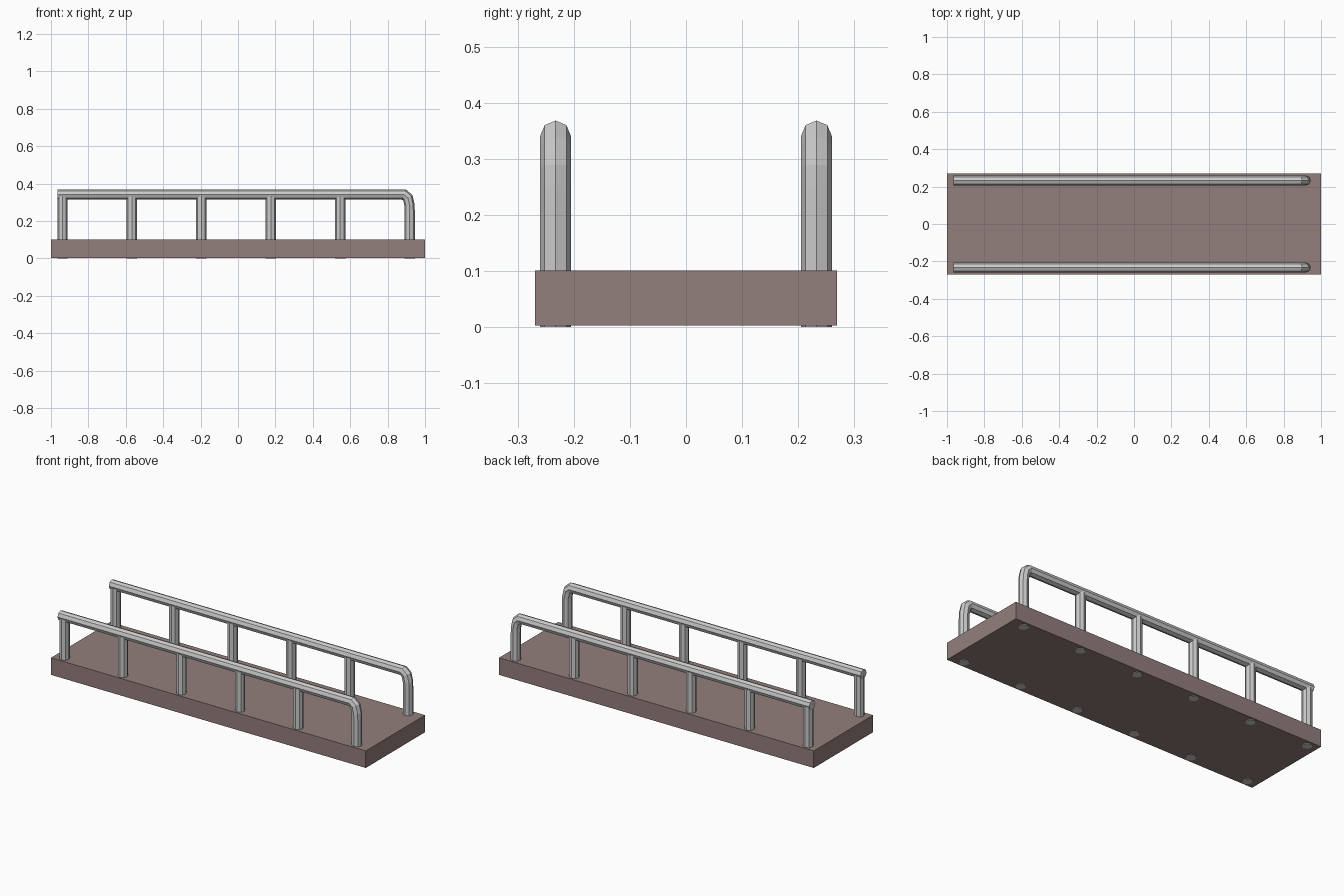
import bpy, bmesh
from math import sin, cos, pi, sqrt
from mathutils import Vector

if "Cube" in bpy.data.objects:
    bpy.data.objects.remove(bpy.data.objects["Cube"])

R = 0.0273       # tube radius
SIDES = 8
RAIL_Y = 0.2325
RAIL_Z = 0.341


def finish(name, bm, mat=None):
    bmesh.ops.recalc_face_normals(bm, faces=bm.faces)
    me = bpy.data.meshes.new(name)
    bm.to_mesh(me)
    bm.free()
    ob = bpy.data.objects.new(name, me)
    bpy.context.collection.objects.link(ob)
    if mat:
        me.materials.append(mat)
    return ob


def tube(name, path, y):
    """Sweep an octagon along an x-z path with mitred bends."""
    bm = bmesh.new()
    pts = [Vector((x, y, z)) for x, z in path]
    side = Vector((0, 1, 0))
    rings = []
    for i, p in enumerate(pts):
        d_in = (p - pts[i - 1]).normalized() if i else (pts[1] - p).normalized()
        d_out = (pts[i + 1] - p).normalized() if i < len(pts) - 1 else d_in
        tangent = (d_in + d_out).normalized()
        normal = tangent.cross(side) / max(tangent.dot(d_in), 0.5)
        rings.append([bm.verts.new(p + R * (cos(a) * side + sin(a) * normal))
                      for a in (2 * pi * k / SIDES for k in range(SIDES))])
    for a, b in zip(rings, rings[1:]):
        for k in range(SIDES):
            n = (k + 1) % SIDES
            bm.faces.new((a[k], a[n], b[n], b[k]))
    bm.faces.new(rings[0])
    bm.faces.new(rings[-1])
    return finish(name, bm)


# Base slab, resting just above the post ends
brown = bpy.data.materials.new("slab_brown")
brown.diffuse_color = (0.29, 0.21, 0.20, 1)
brown.use_nodes = True
brown.node_tree.nodes["Principled BSDF"].inputs["Base Color"].default_value = brown.diffuse_color
bm = bmesh.new()
bmesh.ops.create_cube(bm, size=1)
for v in bm.verts:
    v.co = (v.co.x * 2, v.co.y * 0.538, 0.052 + v.co.z * 0.098)
finish("base_slab", bm, brown)

# Handrails bending down into the end post, plus straight posts
rail_path = [(-0.965, RAIL_Z), (0.888, RAIL_Z), (0.908, 0.324),
             (0.917, 0.286), (0.918, 0.252), (0.918, 0)]
for label, y in (("front", -RAIL_Y), ("back", RAIL_Y)):
    tube(label + "_handrail", rail_path, y)
    for i in range(5):
        x = -0.939 + 0.3714 * i
        tube(f"{label}_post_{i + 1}", [(x, 0), (x, RAIL_Z - 0.008)], y)
